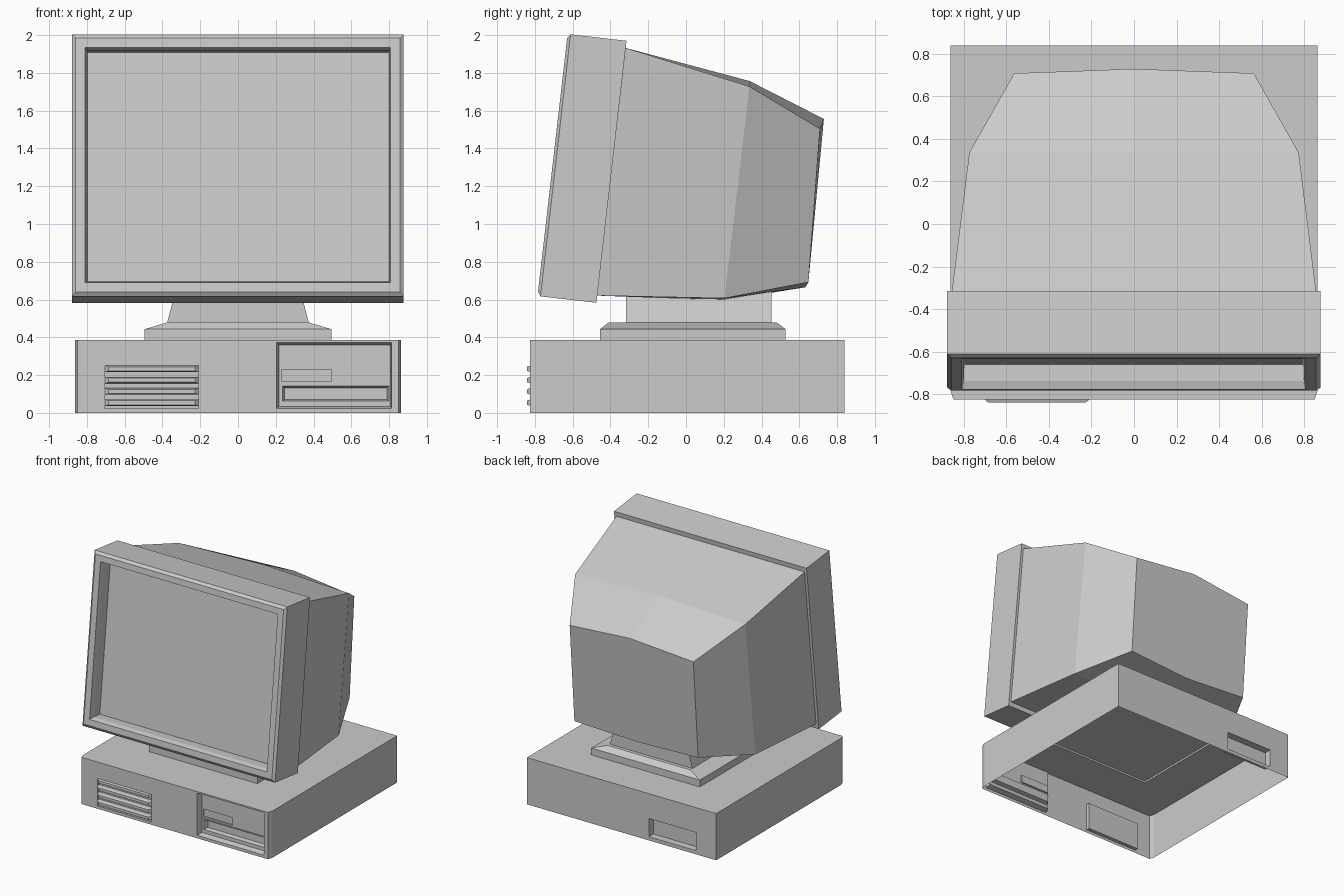
import bpy, bmesh, math

if "Cube" in bpy.data.objects:
    bpy.data.objects.remove(bpy.data.objects["Cube"])


def rect(x0, x1, z0, z1, y, back=False):
    """Upright rectangle, anticlockwise seen from the front (or from the back)."""
    r = [(x0, y, z0), (x1, y, z0), (x1, y, z1), (x0, y, z1)]
    return r[::-1] if back else r


def flat(x0, x1, y0, y1, z):
    return [(x0, y0, z), (x1, y0, z), (x1, y1, z), (x0, y1, z)]


def loft(bm, rings, cap=True, base=False, skip=()):
    """Join successive rings with quads; optionally close the ends."""
    vs = [[bm.verts.new(p) for p in r] for r in rings]
    n = len(vs[0])
    for k, (a, b) in enumerate(zip(vs, vs[1:])):
        for i in range(n):
            if k == 0 and i in skip:
                continue
            j = (i + 1) % n
            bm.faces.new((a[i], a[j], b[j], b[i]))
    if cap:
        bm.faces.new(vs[-1])
    if base:
        bm.faces.new(vs[0][::-1])
    return vs


def panel(bm, x0, x1, z0, z1, y, holes, back=False):
    """Flat upright wall with rectangular openings."""
    xs = sorted({x0, x1, *[v for h in holes for v in h[:2]]})
    zs = sorted({z0, z1, *[v for h in holes for v in h[2:]]})
    for xa, xb in zip(xs, xs[1:]):
        for za, zb in zip(zs, zs[1:]):
            cx, cz = (xa + xb) / 2, (za + zb) / 2
            if not any(h[0] < cx < h[1] and h[2] < cz < h[3] for h in holes):
                bm.faces.new([bm.verts.new(p) for p in rect(xa, xb, za, zb, y, back)])


def finish(name, bm):
    bmesh.ops.remove_doubles(bm, verts=bm.verts, dist=0.0002)
    mesh = bpy.data.meshes.new(name)
    bm.to_mesh(mesh)
    bm.free()
    ob = bpy.data.objects.new(name, mesh)
    bpy.context.collection.objects.link(ob)
    return ob


# Computer case: open-bottomed shell with chamfered front corners
FRONT, BACK, TOP, W = -0.825, 0.84, 0.385, 0.863
outline = [(-0.85, FRONT), (0.85, FRONT), (W, -0.785), (W, BACK), (-W, BACK), (-W, -0.785)]
seat = [(-0.49, -0.45), (0.49, -0.45), (0.49, -0.43), (0.49, 0.522), (-0.49, 0.522), (-0.49, -0.43)]
bm = bmesh.new()
loft(bm, [[(x, y, z) for x, y in pts] for pts, z in
          ((outline, 0), (outline, TOP), (seat, TOP), (seat, TOP + 0.015))], skip=(0, 3))

# Front wall with vent recess and drive bay
vent = (-0.704, -0.209, 0.024, 0.25)
bay = (0.205, 0.813, 0.024, 0.373)
bay_in = (0.218, 0.808, 0.034, 0.36)
panel(bm, -0.85, 0.85, 0, TOP, FRONT, [vent, bay])
loft(bm, [rect(*vent, FRONT), rect(*vent, FRONT + 0.03)])
yb = FRONT + 0.045
loft(bm, [rect(*bay, FRONT), rect(*bay_in, yb)], cap=False)
small, wide = (0.23, 0.495, 0.167, 0.23), (0.235, 0.80, 0.063, 0.143)
panel(bm, *bay_in, yb, [small, wide])
loft(bm, [rect(*small, yb), rect(*small, yb + 0.012)])
loft(bm, [rect(*wide, yb), rect(0.247, 0.79, 0.07, 0.133, yb + 0.035)])

# Back wall with connector recess
slot = (-0.68, -0.25, 0.03, 0.18)
panel(bm, -W, W, 0, TOP, BACK, [slot], back=True)
loft(bm, [rect(*slot, BACK, True), rect(*slot, BACK - 0.06, True)])
finish("computer_case", bm)

# Divider between the two drives
bm = bmesh.new()
loft(bm, [rect(0.218, 0.808, 0.147, 0.154, yb + 0.005), rect(0.218, 0.808, 0.147, 0.154, yb - 0.006)], base=True)
finish("drive_divider", bm)

# Vent louvres
bm = bmesh.new()
for i in range(4):
    z = 0.055 + i * 0.0597
    loft(bm, [rect(-0.704, -0.209, z - 0.018, z + 0.016, FRONT + 0.025),
              rect(-0.704, -0.209, z - 0.018, z + 0.016, FRONT),
              rect(-0.685, -0.228, z - 0.012, z + 0.01, -0.841)], base=True)
finish("vent_louvres", bm)

# Monitor stand: plate with sloped shoulder, then a tapered neck
bm = bmesh.new()
loft(bm, [flat(-0.495, 0.495, -0.455, 0.527, TOP + 0.001),
          flat(-0.495, 0.495, -0.455, 0.527, 0.443),
          flat(-0.378, 0.378, -0.41, 0.482, 0.478),
          flat(-0.375, 0.375, -0.318, 0.453, 0.478),
          flat(-0.33, 0.33, -0.318, 0.453, 0.65)])
finish("monitor_stand", bm)

# Monitor bezel with recessed flat screen, tilted back
bm = bmesh.new()
loft(bm, [rect(-w, w, -h, h, y) for w, h, y in (
    (0.85, 0.655, 0), (0.878, 0.698, 0), (0.878, 0.698, -0.298), (0.858, 0.676, -0.314),
    (0.808, 0.627, -0.314), (0.800, 0.615, -0.277), (0.797, 0.612, -0.197))])
bezel = finish("monitor_bezel", bm)
bezel.location = (-0.001, -0.3945, 1.2765)
bezel.rotation_euler.x = math.radians(-6.54)

# Monitor rear housing: faceted loft; (half width, corner/centre y,z at bottom and top)
sections = [
    (0.857, (-0.470, 0.621), (-0.470, 0.621), (-0.319, 1.932), (-0.319, 1.932)),
    (0.775, (0.204, 0.607), (0.204, 0.596), (0.336, 1.728), (0.336, 1.757)),
    (0.564, (0.648, 0.692), (0.632, 0.665), (0.709, 1.505), (0.730, 1.556)),
]
bm = bmesh.new()
rings = loft(bm, [[(-w, *bot), (-w, *top), (0, *ctop), (w, *top), (w, *bot), (0, *cbot)]
                  for w, bot, cbot, top, ctop in sections], cap=False)
end = rings[-1]
bm.faces.new((end[0], end[1], end[2], end[5]))
bm.faces.new((end[2], end[3], end[4], end[5]))
finish("monitor_housing", bm)
